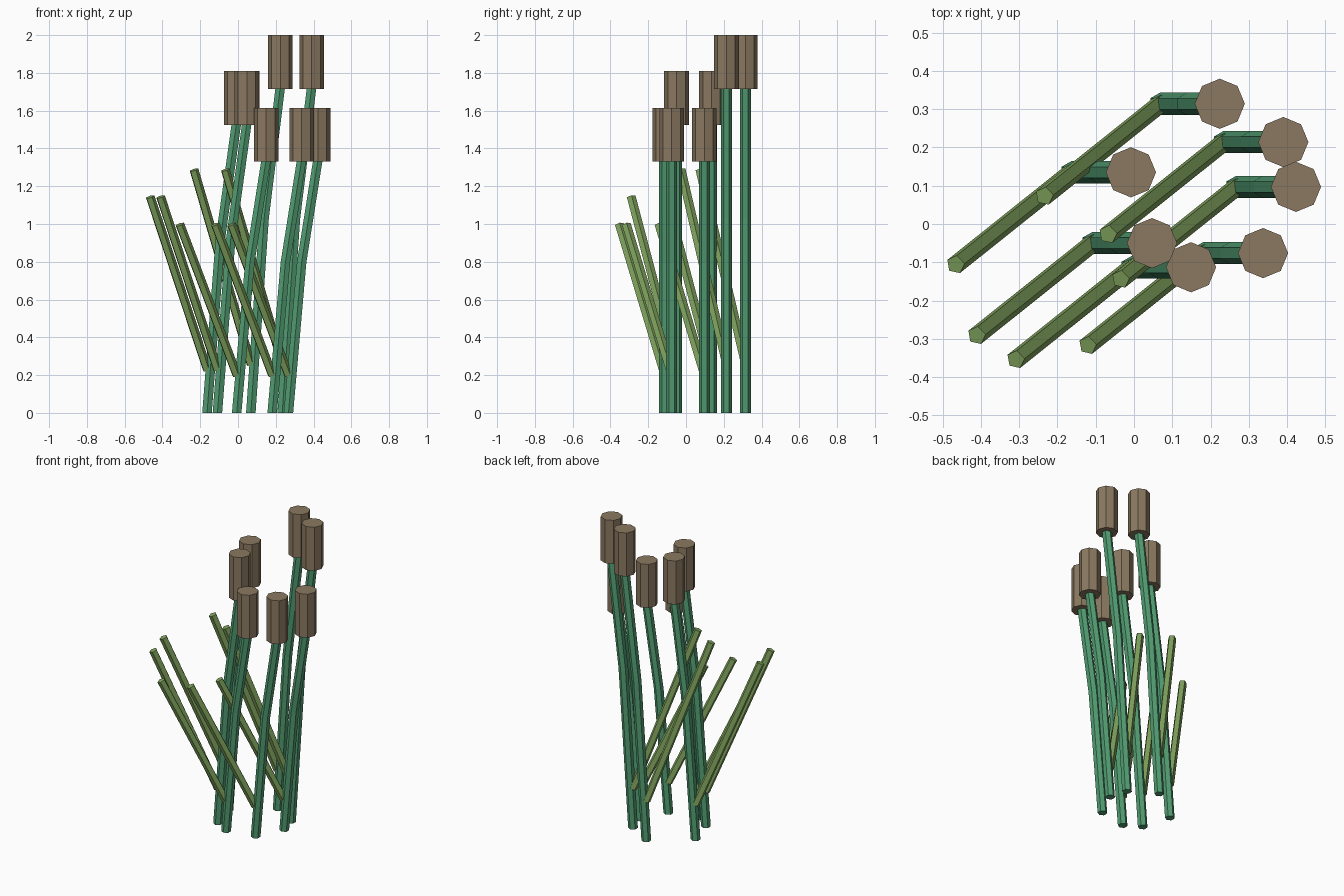
import bpy, bmesh, math
from mathutils import Vector

if "Cube" in bpy.data.objects:
    bpy.data.objects.remove(bpy.data.objects["Cube"])


def material(name, color):
    m = bpy.data.materials.new(name)
    m.diffuse_color = (*color, 1)
    m.use_nodes = True
    m.node_tree.nodes["Principled BSDF"].inputs["Base Color"].default_value = m.diffuse_color
    return m


STEM = material("stem green", (0.084, 0.335, 0.168))
LEAF = material("leaf green", (0.215, 0.365, 0.110))
HEAD = material("seed head brown", (0.255, 0.190, 0.118))


def tube(name, path, radius, sides, phase, mat, square_ends=False):
    """Flat-faced tube along a path; square_ends tilts rings to the path."""
    bm = bmesh.new()
    path = [Vector(p) for p in path]
    up = Vector((0, 0, 1))
    turn = up.rotation_difference(path[-1] - path[0])
    rings = []
    for p in path:
        ring = []
        for i in range(sides):
            a = phase + 2 * math.pi * i / sides
            v = Vector((radius * math.cos(a), radius * math.sin(a), 0))
            if square_ends:
                v.rotate(turn)
            ring.append(bm.verts.new(p + v))
        rings.append(ring)
    for lo, hi in zip(rings, rings[1:]):
        for i in range(sides):
            j = (i + 1) % sides
            bm.faces.new((lo[i], lo[j], hi[j], hi[i]))
    bm.faces.new(rings[0][::-1])
    bm.faces.new(rings[-1])
    me = bpy.data.meshes.new(name)
    bm.to_mesh(me)
    bm.free()
    me.materials.append(mat)
    ob = bpy.data.objects.new(name, me)
    bpy.context.collection.objects.link(ob)


# Each reed: base x, base y, stem height
reeds = [
    (0.068, 0.314, 1.715), (0.234, 0.214, 1.715),
    (0.267, 0.097, 1.33), (-0.164, 0.135, 1.525),
    (-0.109, -0.050, 1.525), (-0.007, -0.113, 1.33),
    (0.181, -0.076, 1.33),
]

for n, (x, y, h) in enumerate(reeds, 1):
    # Stem, bent slightly towards +x
    tube(f"stem_{n}", [(x, y, 0), (x + 0.07, y, 0.6 * h), (x + 0.156, y, h + 0.01)],
         0.029, 6, math.pi / 2, STEM)
    # Seed head
    tube(f"seed_head_{n}", [(x + 0.156, y, h), (x + 0.156, y, h + 0.285)],
         0.0655, 8, 0, HEAD)
    # Leaf blade leaning out to the front left
    tube(f"leaf_{n}", [(x, y, 0.15 * h), (x - 0.302, y - 0.241, 0.75 * h)],
         0.025, 5, math.radians(80), LEAF, True)
